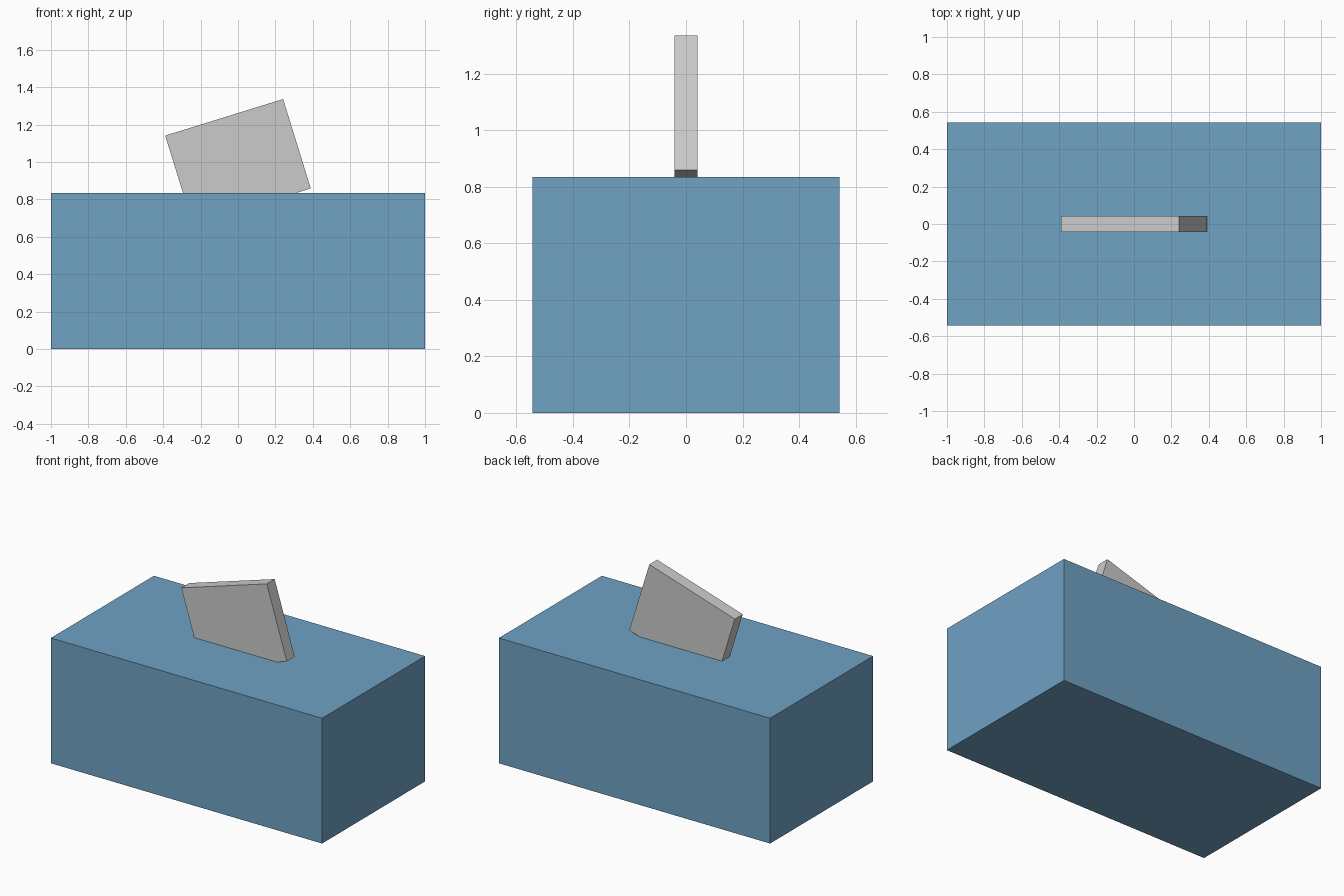
import bpy
from math import radians

if "Cube" in bpy.data.objects:
    bpy.data.objects.remove(bpy.data.objects["Cube"])


def block(name, size, centre, tilt=0.0):
    """Box with the given size, tilted about the y axis."""
    bpy.ops.mesh.primitive_cube_add(size=1, location=centre)
    ob = bpy.context.object
    ob.name = name
    ob.scale = size
    bpy.ops.object.transform_apply(location=False, rotation=False, scale=True)
    ob.rotation_euler.y = radians(tilt)
    return ob


# Blue box body
HEIGHT = 0.835
body = block("box_body", (2.0, 1.085, HEIGHT), (0, 0, HEIGHT / 2))
blue = bpy.data.materials.new("blue")
blue.diffuse_color = (0.16, 0.36, 0.55, 1)
blue.use_nodes = True
blue.node_tree.nodes["Principled BSDF"].inputs["Base Color"].default_value = blue.diffuse_color
body.data.materials.append(blue)

# Grey card, tilted and partly sunk into the top of the box
block("inserted_card", (0.66, 0.083, 0.5), (0, 0, 1.0), tilt=-17.2)
